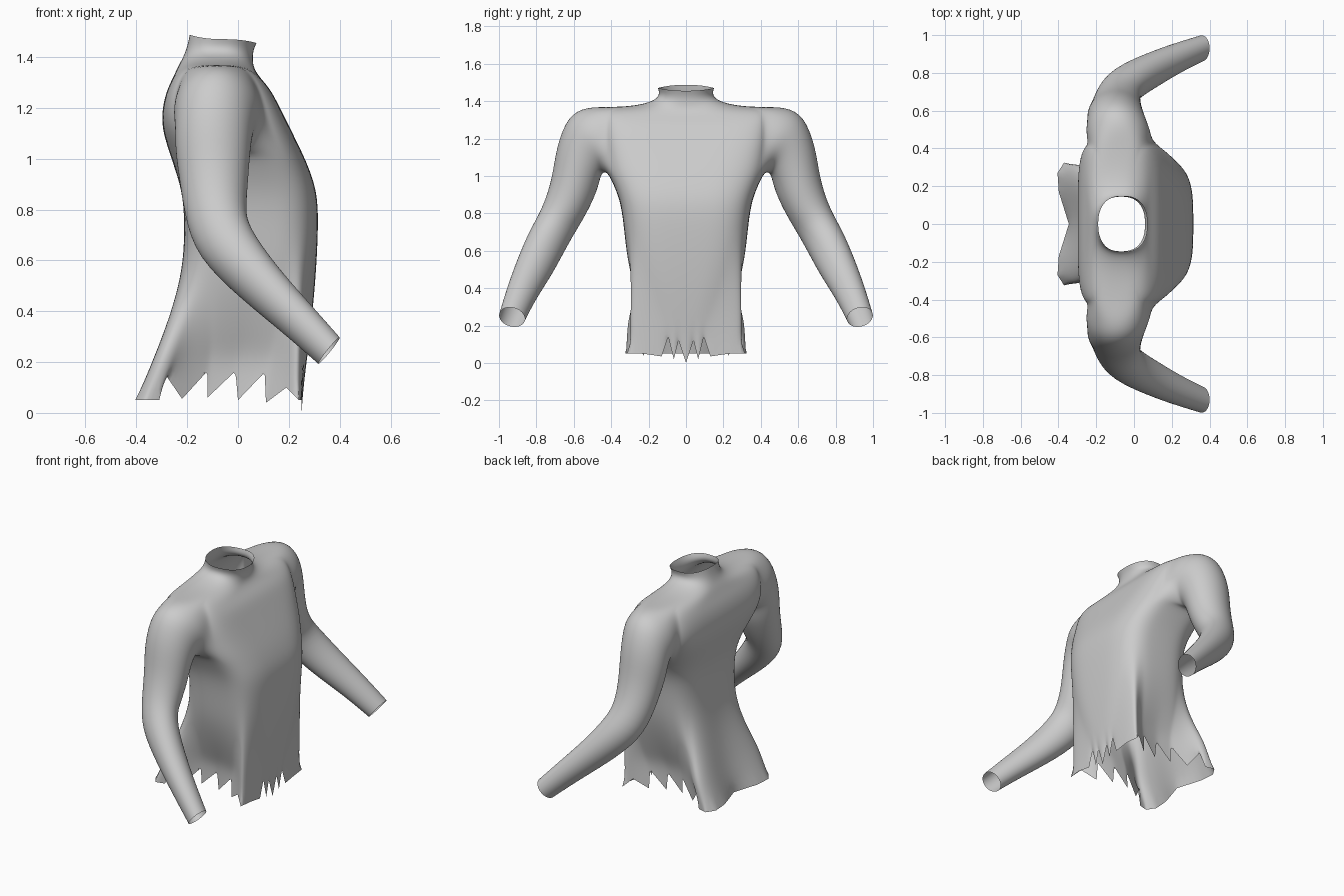
import bpy, bmesh
from math import cos, sin, pi
from mathutils import Vector

if "Cube" in bpy.data.objects:
    bpy.data.objects.remove(bpy.data.objects["Cube"])

HALF = 20  # columns from front centre to back centre

# torn hem, front centre to back centre (x, y, z)
HEM = [(.25, 0, 0), (.25, .04, .12), (.25, .065, .02), (.25, .095, .14), (.25, .13, .035),
       (.25, .23, .05), (.24, .315, .05), (.19, .275, .10), (.11, .225, .04), (.105, .22, .16),
       (0, .20, .05), (-.01, .20, .165), (-.12, .205, .06), (-.12, .21, .165),
       (-.22, .245, .055), (-.285, .285, .15), (-.31, .31, .05), (-.37, .325, .05),
       (-.405, .27, .05), (-.398, .17, .05), (-.345, 0, .05)]


def ring(back, front, w, zf, zs, zb, ef=.7, eb=.7, blend=0):
    """Half torso section, optionally blended toward the hem outline."""
    pts = []
    mid, hx = (front + back) / 2, (front - back) / 2
    for i in range(HALF + 1):
        a = pi * i / HALF
        c, s = cos(a), max(sin(a), 0)
        e = ef if c > 0 else eb
        x = mid + hx * (abs(c) ** e if abs(c) > 1e-6 else 0) * (1 if c > 0 else -1)
        y = 0 if i in (0, HALF) else w * s ** ((ef + eb) / 2)
        z = zs + ((zf if c > 0 else zb) - zs) * c * c
        x += (HEM[i][0] - x) * blend
        y += (HEM[i][1] - y) * min(1, blend * 1.5)  # sides pinch in early
        pts.append((x, y, z))
    return pts


# torso sections from hem to collar
rows = [HEM]
for z, b in ((.21, .66), (.30, .48), (.42, .26), (.56, .07)):
    rows.append(ring(-.21, .312, .328, z, z, z, .55, .65, b))
rows += [ring(-.21, .315, .33, .70, .70, .70, .53, .65),
         ring(-.215, .316, .347, .85, .85, .85, .53, .65),
         ring(-.245, .285, .385, .95, .95, .95, .57, .62),
         ring(-.272, .25, .425, 1.03, 1.03, 1.03, .6, .52),  # armpit
         ring(-.300, .205, .44, 1.12, 1.12, 1.12, .55, .38),
         ring(-.298, .165, .445, 1.20, 1.21, 1.20, .46, .32),
         ring(-.28, .13, .445, 1.27, 1.30, 1.27, .45, .35),
         ring(-.255, .09, .44, 1.315, 1.368, 1.32, .55, .5),  # shoulder line
         ring(-.235, .068, .28, 1.345, 1.372, 1.365, .75, .75),
         ring(-.215, .058, .17, 1.375, 1.40, 1.40, .85, .85),
         ring(-.20, .058, .14, 1.42, 1.435, 1.44, .85, .85),
         ring(-.19, .073, .15, 1.455, 1.47, 1.487, .85, .85)]
PIT, TOP, C0, C1 = 8, 12, 7, 13  # armhole limits (rows, columns)

bm = bmesh.new()
crease = bm.verts.layers.float.new('crease_vert')
grid = {}
for r, pts in enumerate(rows):
    for i, p in enumerate(pts):
        if PIT < r < TOP and C0 < i < C1:
            continue
        grid[r, i] = bm.verts.new(p)
        if r == 0:
            grid[r, i][crease] = 1.0
for r in range(len(rows) - 1):
    for i in range(HALF):
        if PIT <= r < TOP and C0 <= i < C1:
            continue
        bm.faces.new([grid[r, i], grid[r, i + 1], grid[r + 1, i + 1], grid[r + 1, i]])

# armhole loop: under-arm, front edge, shoulder, back edge
keys = [(PIT, i) for i in (10, 9, 8)] + [(r, C0) for r in range(PIT, TOP + 1)]
keys += [(TOP, i) for i in range(C0 + 1, C1)] + [(r, C1) for r in range(TOP, PIT - 1, -1)]
keys += [(PIT, 12), (PIT, 11)]
prev = [grid[k] for k in keys]

# sleeve sections: centre x, inner (y, z), outer (y, z), front half vector (x, z)
sleeve = [(-.083, (.452, 1.01), (.53, 1.37), (.174, 0)),
          (-.092, (.46, .975), (.63, 1.33), (.157, 0)),
          (-.10, (.475, .92), (.695, 1.16), (.15, 0)),
          (-.095, (.505, .85), (.715, .99), (.137, 0)),
          (-.09, (.555, .755), (.767, .83), (.122, .01)),
          (-.064, (.625, .65), (.84, .70), (.104, .06)),
          (.085, (.71, .49), (.91, .53), (.066, .068)),
          (.225, (.795, .365), (.96, .39), (.053, .059)),
          (.358, (.86, .235), (1.0, .255), (.043, .052))]
N = len(prev)
for x, (yi, zi), (yo, zo), (qx, qz) in sleeve:
    inner, outer = Vector((x, yi, zi)), Vector((x, yo, zo))
    mid, p, q = (inner + outer) / 2, (inner - outer) / 2, Vector((qx, 0, qz))
    cur = [bm.verts.new(mid + p * cos(2 * pi * k / N) + q * sin(2 * pi * k / N)) for k in range(N)]
    for k in range(N):
        j = (k + 1) % N
        bm.faces.new([prev[k], prev[j], cur[j], cur[k]])
    prev = cur

bmesh.ops.recalc_face_normals(bm, faces=bm.faces)
# open surface: make sure the chest faces forward (+x)
bm.faces.ensure_lookup_table()
chest = min(bm.faces, key=lambda f: (f.calc_center_median() - Vector((.31, .02, .78))).length)
if chest.normal.x < 0:
    bmesh.ops.reverse_faces(bm, faces=bm.faces)
for f in bm.faces:
    f.smooth = True

me = bpy.data.meshes.new('torn_shirt')
bm.to_mesh(me)
bm.free()
shirt = bpy.data.objects.new('torn_shirt', me)
bpy.context.collection.objects.link(shirt)

# left and right halves, then smoothing
mir = shirt.modifiers.new('mirror', 'MIRROR')
mir.use_axis = (False, True, False)
mir.use_clip = True
sub = shirt.modifiers.new('smooth', 'SUBSURF')
sub.levels = sub.render_levels = 2
